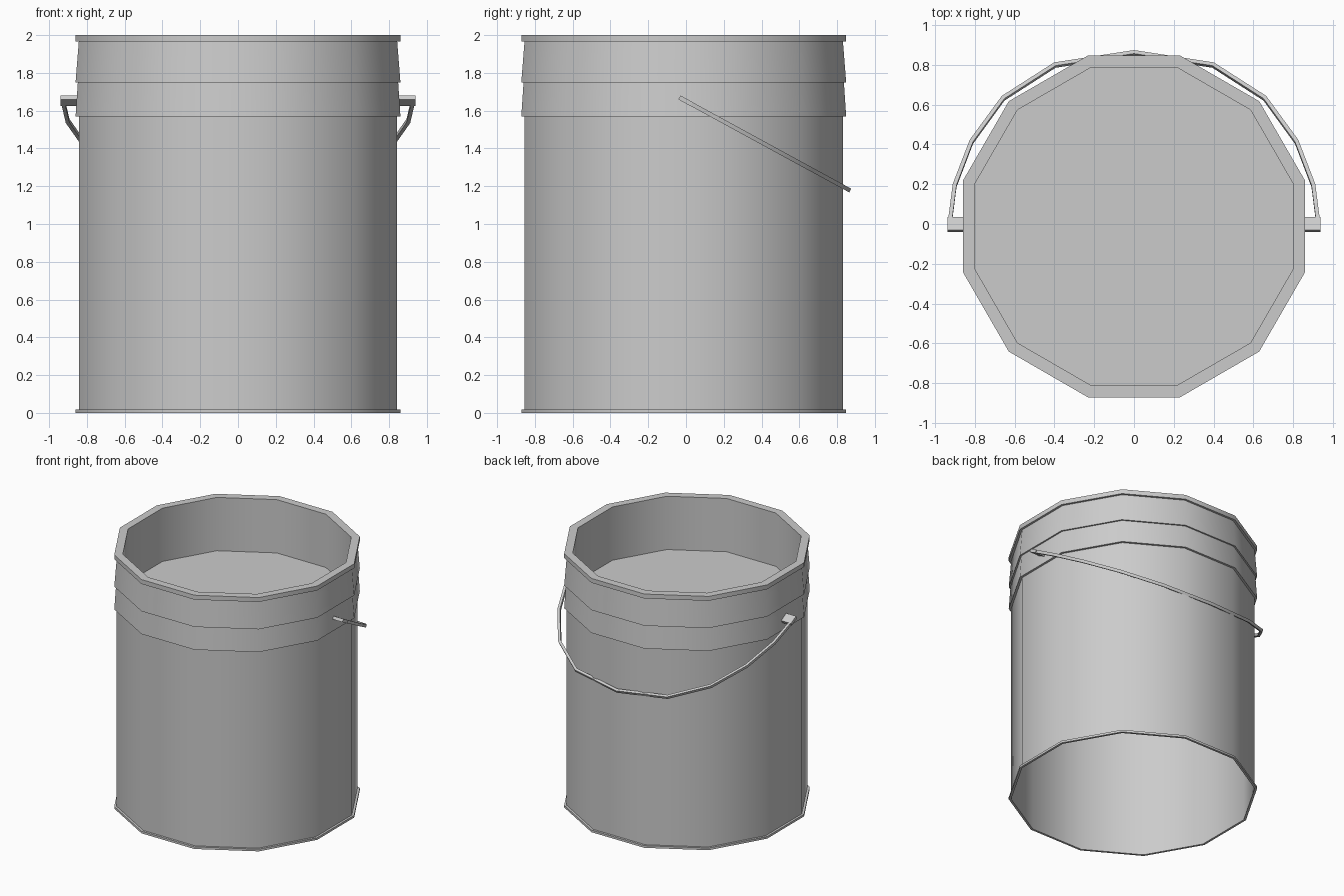
import bpy, bmesh
from math import sin, cos, pi, radians
from mathutils import Matrix, Vector

if "Cube" in bpy.data.objects:
    bpy.data.objects.remove(bpy.data.objects["Cube"])

SIDES = 12
CY = -0.012                      # bucket axis in y
TILT = radians(-28.6)            # handle droops towards the back


def finish(name, bm):
    bmesh.ops.recalc_face_normals(bm, faces=bm.faces)
    mesh = bpy.data.meshes.new(name)
    bm.to_mesh(mesh)
    bm.free()
    ob = bpy.data.objects.new(name, mesh)
    bpy.context.collection.objects.link(ob)
    bpy.ops.object.select_all(action='DESELECT')
    ob.select_set(True)
    bpy.context.view_layer.objects.active = ob
    bpy.ops.object.shade_smooth_by_angle(angle=radians(35))
    return ob


def ring(bm, apothem, z):
    r = apothem / cos(pi / SIDES)
    return [bm.verts.new((r * cos((k + 0.5) * 2 * pi / SIDES),
                          CY + r * sin((k + 0.5) * 2 * pi / SIDES), z))
            for k in range(SIDES)]


# Bucket shell: foot ring, straight wall, two flared collars, rim, inner wall, floor
profile = [(0.843, 0.017), (0.843, 0), (0.86, 0), (0.86, 0.017), (0.843, 0.017),
           (0.843, 1.57), (0.86, 1.57), (0.848, 1.75), (0.86, 1.75),
           (0.843, 1.965), (0.86, 1.965), (0.86, 2.0), (0.80, 2.0), (0.80, 1.58)]
bm = bmesh.new()
rings = [ring(bm, a, z) for a, z in profile]
for lo, hi in zip(rings, rings[1:]):
    for k in range(SIDES):
        j = (k + 1) % SIDES
        bm.faces.new((lo[k], lo[j], hi[j], hi[k]))
bm.faces.new(rings[-1])
finish("bucket", bm)

# Handle frame: local xy is the handle plane, hinged at the ears
frame = Matrix.Translation((0, -0.035, 1.67)) @ Matrix.Rotation(TILT, 4, 'X')

# Wire handle: faceted arc with a thin square section
half = [(0.928, 0.03), (0.902, 0.26), (0.818, 0.51), (0.658, 0.76), (0.398, 0.95)]
arc = half + [(0, 1.02)] + [(-x, y) for x, y in reversed(half)]
T = 0.011
bm = bmesh.new()
sections = []
for x, y in arc:
    c = Vector((x, y, 0))
    n = c.normalized() * 0.01
    up = Vector((0, 0, T))
    sections.append([bm.verts.new(frame @ p) for p in
                     (c - n - up, c + n - up, c + n + up, c - n + up)])
for a, b in zip(sections, sections[1:]):
    for k in range(4):
        j = (k + 1) % 4
        bm.faces.new((a[k], a[j], b[j], b[k]))
bm.faces.new(sections[0])
bm.faces.new(sections[-1])
finish("handle", bm)

# Flat ears joining the handle to the wall
for side, name in ((1, "right_ear"), (-1, "left_ear")):
    bm = bmesh.new()
    box = Matrix.Translation((side * 0.889, 0.036, 0)) @ Matrix.Diagonal((0.1, 0.072, 0.024, 1))
    bmesh.ops.create_cube(bm, size=1, matrix=frame @ box)
    finish(name, bm)
